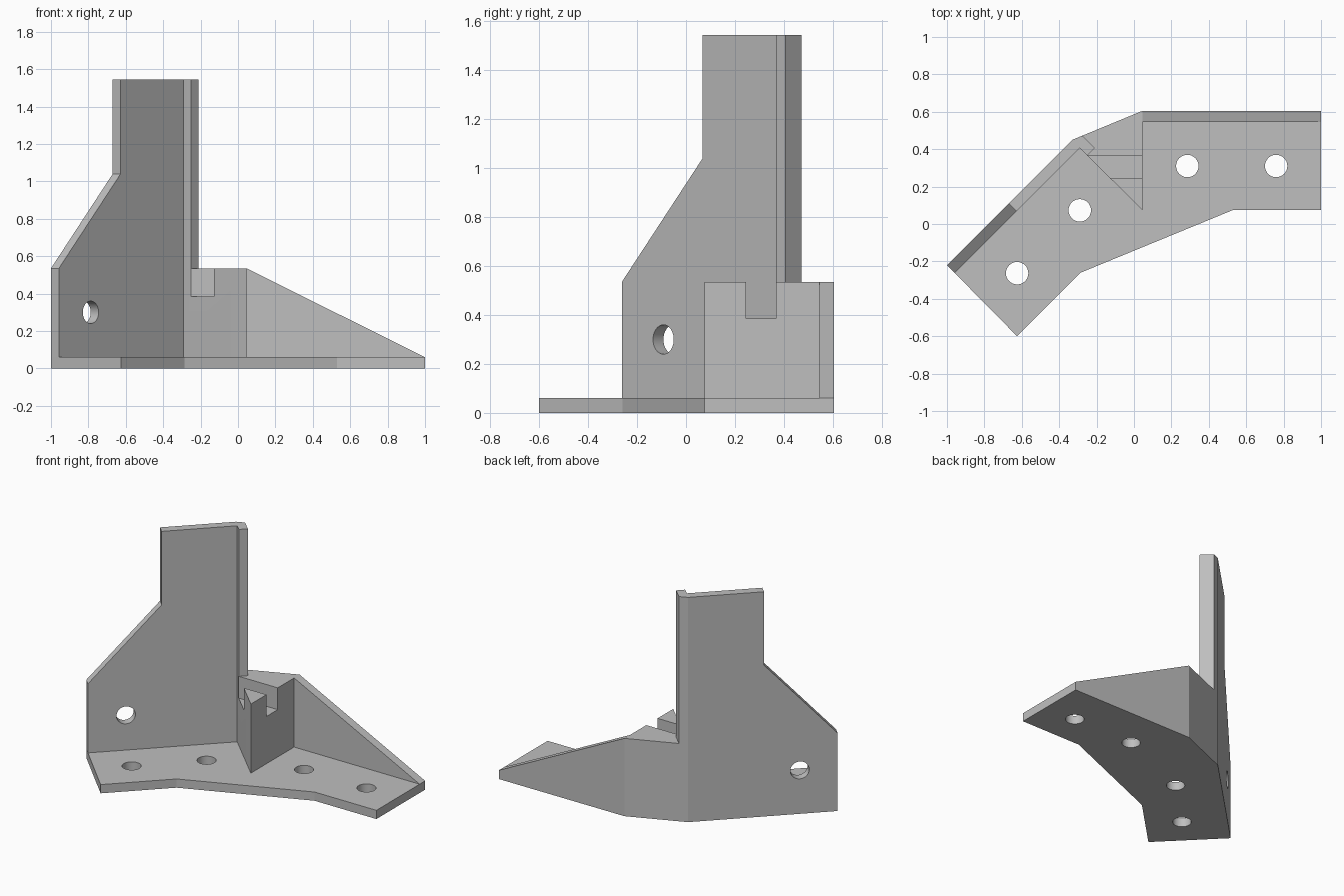
import bpy, bmesh
from math import radians, sqrt, pi
from mathutils import Matrix, Vector

cube = bpy.data.objects.get("Cube")
if cube:
    bpy.data.objects.remove(cube, do_unlink=True)

GREY = (0.52, 0.52, 0.52, 1)
mat = bpy.data.materials.new("plain grey")
mat.use_nodes = True
mat.diffuse_color = GREY
mat.node_tree.nodes["Principled BSDF"].inputs["Base Color"].default_value = GREY

T = 0.06      # plate thickness
H = 0.535     # height of the corner pillar
TOP = 1.545   # height of the upright
HOLE = 0.06   # bolt hole radius


def add(name, bm, helper=False):
    bmesh.ops.recalc_face_normals(bm, faces=bm.faces)
    mesh = bpy.data.meshes.new(name)
    bm.to_mesh(mesh)
    bm.free()
    mesh.materials.append(mat)
    ob = bpy.data.objects.new(name, mesh)
    bpy.context.collection.objects.link(ob)
    ob.hide_render = helper
    if helper:
        ob.hide_set(True)
    return ob


def prism(name, outline, depth, frame=Matrix()):
    """Extrude a 2D outline by depth along the frame's third axis."""
    bm = bmesh.new()
    face = bm.faces.new([bm.verts.new((u, v, 0)) for u, v in outline])
    up = bmesh.ops.extrude_face_region(bm, geom=[face])["geom"]
    bmesh.ops.translate(bm, vec=(0, 0, depth),
                        verts=[e for e in up if isinstance(e, bmesh.types.BMVert)])
    bm.transform(frame)
    return add(name, bm)


def cut(ob, cutter):
    mod = ob.modifiers.new("cut", "BOOLEAN")
    mod.operation = "DIFFERENCE"
    mod.solver = "EXACT"
    mod.object = cutter


def drill(ob, name, centres, frame=Matrix()):
    """Cut round bolt holes at points on the frame's plane."""
    bm = bmesh.new()
    for u, v in centres:
        bmesh.ops.create_cone(bm, cap_ends=True, segments=32, radius1=HOLE, radius2=HOLE,
                              depth=0.3, matrix=Matrix.Translation((u, v, T / 2)))
    bm.transform(frame)
    cut(ob, add(name, bm, helper=True))


def plane(origin, u, v):
    """Frame whose first two axes are u and v."""
    u, v = Vector(u).normalized(), Vector(v).normalized()
    m = Matrix((u, v, u.cross(v))).transposed().to_4x4()
    m.translation = origin
    return m


# Bent base plate with four bolt holes
base = prism("base_plate", [(-1, -0.22), (-0.625, -0.6), (-0.285, -0.26), (0.53, 0.075),
                            (1, 0.075), (1, 0.605), (0.045, 0.605), (-0.33, 0.45)], T)
drill(base, "base_holes", [(-0.625, -0.263), (-0.29, 0.073), (0.285, 0.31), (0.76, 0.31)])

# Tall diagonal upright with a sloped shoulder and four bolt holes
diagonal = plane((-1, -0.22, 0), (1, 1, 0), (0, 0, 1))
end, shoulder = 0.67 * sqrt(2), 0.33 * sqrt(2)
upright = prism("upright_wall", [(0, T), (end, T), (end, TOP), (shoulder, TOP),
                                 (shoulder, 1.04), (0, H)], T, diagonal)
far, near = 0.505 * sqrt(2), 0.17 * sqrt(2)
drill(upright, "upright_holes", [(near, 0.30), (far, 0.30), (far, 0.775), (far, 1.31)], diagonal)

# Narrow rib along the end of the upright, standing on the pillar
prism("upright_rib", [(-0.29, 0.405), (-0.25, 0.367), (-0.21, 0.407), (-0.277, 0.472),
                      (-0.33, 0.45)], TOP - H, Matrix.Translation((0, 0, H)))

# Triangular corner pillar with a channel across its top
pillar = prism("corner_pillar", [(-0.29, 0.405), (0.045, 0.075), (0.045, 0.605),
                                 (-0.33, 0.45)], H - T, Matrix.Translation((0, 0, T)))
bm = bmesh.new()
bmesh.ops.create_cube(bm, size=1, matrix=Matrix.Translation((-0.1, 0.306, 0.535))
                      @ Matrix.Diagonal((0.8, 0.122, 0.3, 1)))
cut(pillar, add("channel_cutter", bm, helper=True))

# Sloping back wall
prism("sloping_back_wall", [(0.045, T), (1, T), (0.045, H)], T,
      plane((0, 0.605, 0), (1, 0, 0), (0, 0, 1)))

# Smooth the hole walls and gentle bends, keep other edges sharp
for ob in bpy.context.view_layer.objects:
    ob.select_set(ob.type == "MESH" and not ob.hide_render)
bpy.context.view_layer.objects.active = base
for ob in list(bpy.context.selected_objects):
    bpy.context.view_layer.objects.active = ob
    for mod in list(ob.modifiers):
        bpy.ops.object.modifier_apply(modifier=mod.name)
bpy.ops.object.shade_smooth_by_angle(angle=radians(20))
